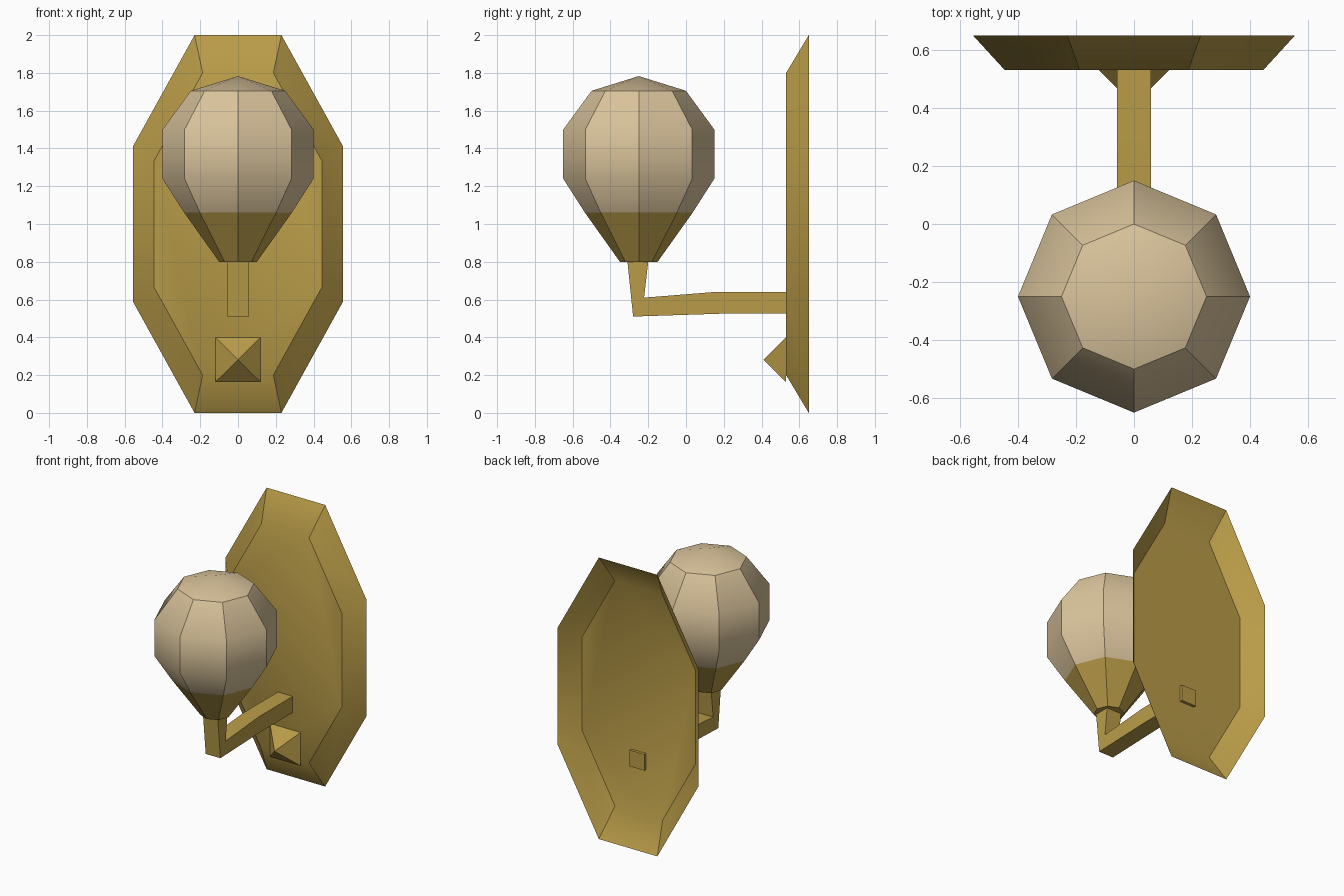
import bpy, bmesh, math
from mathutils import Vector

if "Cube" in bpy.data.objects:
    bpy.data.objects.remove(bpy.data.objects["Cube"])


def material(name, color):
    m = bpy.data.materials.new(name)
    m.diffuse_color = (*color, 1)
    m.use_nodes = True
    m.node_tree.nodes["Principled BSDF"].inputs["Base Color"].default_value = m.diffuse_color
    return m


BRASS = material("brass", (0.49, 0.335, 0.066))
GLASS = material("frosted_glass", (0.70, 0.55, 0.33))


def build(name, verts, faces, mat, closed=True):
    bm = bmesh.new()
    vs = [bm.verts.new(v) for v in verts]
    for f in faces:
        bm.faces.new([vs[i] for i in f])
    if closed:
        bmesh.ops.recalc_face_normals(bm, faces=bm.faces)
    me = bpy.data.meshes.new(name)
    bm.to_mesh(me)
    bm.free()
    me.materials.append(mat)
    ob = bpy.data.objects.new(name, me)
    bpy.context.collection.objects.link(ob)
    bpy.ops.object.select_all(action='DESELECT')
    ob.select_set(True)
    bpy.context.view_layer.objects.active = ob
    bpy.ops.object.shade_smooth_by_angle(angle=math.radians(35))
    return ob


def bridge(a, b, n):
    return [(a + i, a + (i + 1) % n, b + (i + 1) % n, b + i) for i in range(n)]


def octagon(x1, z1, x2, z2, y):
    # elongated octagon, counter-clockwise seen from the front
    half = [(x1, 1 - z1), (x2, 1 - z2), (x2, 1 + z2), (x1, 1 + z1)]
    pts = half + [(-x, z) for x, z in reversed(half)]
    return [(x, y, z) for x, z in pts]


def lathe(name, rings, mat, apex=None):
    # eight-sided turned shape around the lamp axis
    verts, faces = [], []
    for r, z in rings:
        for i in range(8):
            a = i * math.pi / 4
            verts.append((r * math.cos(a), -0.25 + r * math.sin(a), z))
    for k in range(len(rings) - 1):
        faces += bridge(k * 8, k * 8 + 8, 8)
    if apex:
        top = len(verts)
        verts.append((0, -0.25, apex))
        faces += [(top - 8 + i, top - 8 + (i + 1) % 8, top) for i in range(8)]
    else:
        faces.append(tuple(range(7, -1, -1)))
    return build(name, verts, faces, mat)


# Wall plate: shallow dish, open at the back
plate = octagon(0.23, 1.0, 0.555, 0.413, 0.65) + octagon(0.187, 0.8, 0.445, 0.333, 0.53)
build("wall_plate", plate, bridge(0, 8, 8) + [tuple(range(8, 16))], BRASS, closed=False)

# Bent arm: side profile widened along x, its end passing through the plate
profile = [(-0.31, 0.8), (-0.28, 0.51), (0.18, 0.525), (0.55, 0.525),
           (0.55, 0.64), (0.15, 0.64), (-0.222, 0.61), (-0.2, 0.8)]
n = len(profile)
arm = [(s * 0.058, y, z) for s in (-1, 1) for y, z in profile]
build("arm", arm, bridge(0, n, n) + [tuple(range(n)), tuple(range(2 * n - 1, n - 1, -1))], BRASS)

# Pyramid stud below the arm
stud = [(-0.12, 0.53, 0.163), (0.12, 0.53, 0.163), (0.12, 0.53, 0.4),
        (-0.12, 0.53, 0.4), (0, 0.41, 0.281)]
build("stud", stud, [(i, (i + 1) % 4, 4) for i in range(4)] + [(3, 2, 1, 0)], BRASS)

# Cup and glass globe
lathe("cup", [(0.1, 0.8), (0.285, 1.06)], BRASS)
lathe("globe", [(0.285, 1.06), (0.4, 1.24), (0.4, 1.5), (0.25, 1.705)], GLASS, apex=1.783)
